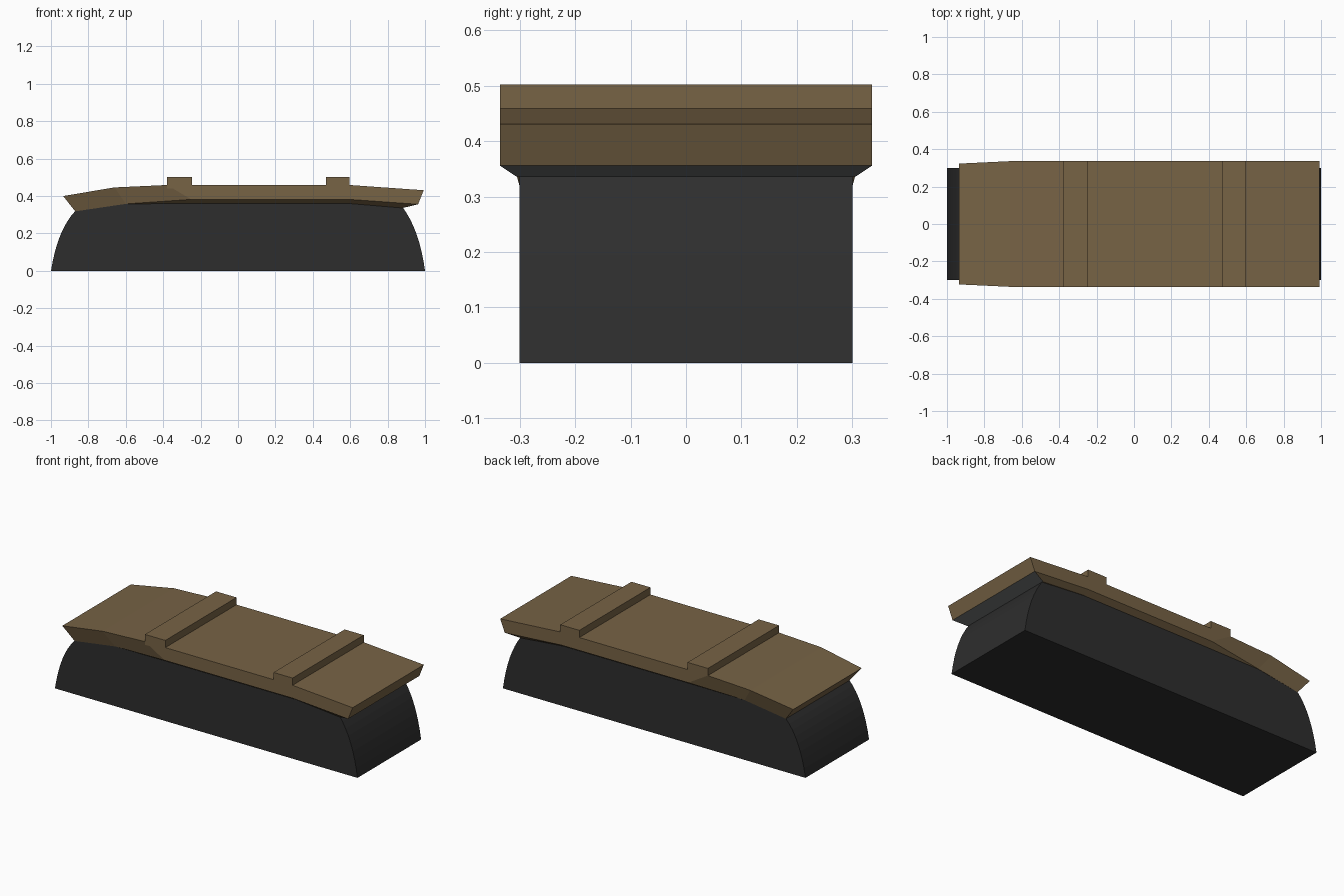
import bpy
import bmesh
from mathutils import Vector

cube = bpy.data.objects.get("Cube")
if cube:
    bpy.data.objects.remove(cube, do_unlink=True)


def material(name, colour):
    m = bpy.data.materials.new(name)
    m.use_nodes = True
    m.diffuse_color = (*colour, 1)
    bsdf = next(n for n in m.node_tree.nodes if n.type == "BSDF_PRINCIPLED")
    bsdf.inputs["Base Color"].default_value = (*colour, 1)
    return m


brown = material("brown", (0.185, 0.125, 0.06))
black = material("black", (0.027, 0.027, 0.027))
grey = material("grey", (0.15, 0.155, 0.155))


def finish(name, bm, *mats):
    bmesh.ops.remove_doubles(bm, verts=bm.verts, dist=0.0005)
    bmesh.ops.recalc_face_normals(bm, faces=bm.faces)
    mesh = bpy.data.meshes.new(name)
    bm.to_mesh(mesh)
    bm.free()
    for m in mats:
        mesh.materials.append(m)
    obj = bpy.data.objects.new(name, mesh)
    bpy.context.collection.objects.link(obj)
    return obj


def extrude_profile(name, points, half_width, mat):
    """Extrude an x-z outline symmetrically across y."""
    bm = bmesh.new()
    face = bm.faces.new([bm.verts.new((x, -half_width, z)) for x, z in points])
    new = bmesh.ops.extrude_face_region(bm, geom=[face])["geom"]
    verts = [v for v in new if isinstance(v, bmesh.types.BMVert)]
    bmesh.ops.translate(bm, verts=verts, vec=(0, 2 * half_width, 0))
    return finish(name, bm, mat)


def curve(p, q, r, steps=8):
    """Quadratic curve for the rounded ends."""
    p, q, r = Vector(p), Vector(q), Vector(r)
    ts = [i / steps for i in range(steps + 1)]
    return [tuple(p * (1 - t) ** 2 + q * 2 * t * (1 - t) + r * t * t) for t in ts]


# Dark block with rounded ends
left_end = curve((-1, 0), (-0.965, 0.22), (-0.87, 0.32))
right_end = curve((0.88, 0.34), (0.97, 0.22), (1, 0))
extrude_profile("block_body", left_end + [(-0.6, 0.362), (0.59, 0.362)] + right_end,
                0.3, black)

# Flared lid: each station holds top edge, side bottom edge and underside edge
stations = [
    [(-0.935, 0.323, 0.4), (-0.87, 0.3, 0.318), (-0.87, 0.3, 0.318)],
    [(-0.66, 0.336, 0.446), (-0.6, 0.302, 0.358), (-0.6, 0.302, 0.358)],
    [(-0.38, 0.336, 0.459), (-0.25, 0.336, 0.382), (-0.25, 0.302, 0.36)],
    [(0.595, 0.336, 0.459), (0.595, 0.336, 0.382), (0.595, 0.302, 0.36)],
    [(0.993, 0.336, 0.431), (0.963, 0.336, 0.356), (0.88, 0.306, 0.336)],
]
bm = bmesh.new()
rings = []
for station in stations:
    outline = station + [(x, -y, z) for x, y, z in reversed(station)]
    rings.append([bm.verts.new(p) for p in outline])
for a, b in zip(rings, rings[1:]):
    for i in range(6):
        j = (i + 1) % 6
        bm.faces.new((a[i], b[i], b[j], a[j]))
bm.faces.new((rings[0][0], rings[0][1], rings[0][4], rings[0][5]))
end = rings[-1]
bm.faces.new((end[0], end[1], end[4], end[5]))
# Grey lip beneath the overhanging end
bm.faces.new((end[1], end[2], end[3], end[4])).material_index = 1
bmesh.ops.dissolve_degenerate(bm, dist=0.0005, edges=bm.edges)
finish("lid", bm, brown, grey)

# Raised cross battens
for name, x0, x1 in (("left_batten", 0.47, 0.596), ("right_batten", -0.38, -0.245)):
    extrude_profile(name, [(x0, 0.44), (x0, 0.502), (x1, 0.502), (x1, 0.44)], 0.336, brown)
